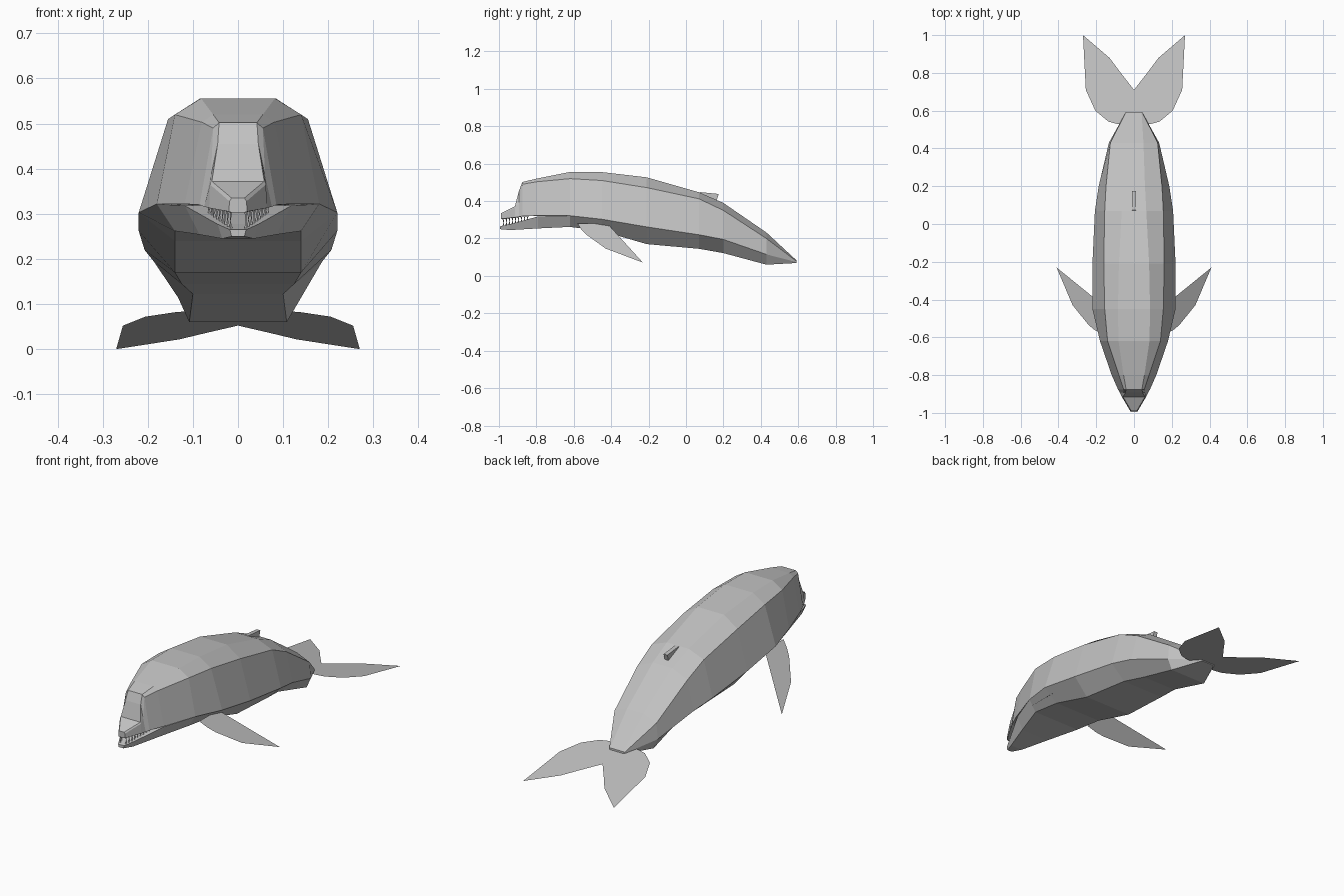
import bpy, bmesh, math
from mathutils import Vector

grey = bpy.data.materials.new("grey skin")
grey.diffuse_color = (0.54, 0.54, 0.54, 1)


def make(name, verts, faces, recalc=True):
    me = bpy.data.meshes.new(name)
    bm = bmesh.new()
    vs = [bm.verts.new(v) for v in verts]
    for f in faces:
        bm.faces.new([vs[i] for i in f])
    if recalc:
        bmesh.ops.recalc_face_normals(bm, faces=bm.faces)
    bm.to_mesh(me)
    bm.free()
    me.materials.append(grey)
    ob = bpy.data.objects.new(name, me)
    bpy.context.collection.objects.link(ob)
    return ob


def loft(name, rings, start=False, end=True):
    """Skin rings of (y, [(half width, z), ...]), mirrored in x."""
    verts, faces = [], []
    for y, half in rings:
        verts += [(x, y, z) for x, z in half]
        verts += [(-x, y, z) for x, z in reversed(half)]
    n = len(rings[0][1]) * 2
    for r in range(len(rings) - 1):
        for i in range(n):
            j = (i + 1) % n
            faces.append((r * n + i, r * n + j, (r + 1) * n + j, (r + 1) * n + i))
    if start:
        faces.append(tuple(range(n)))
    if end:
        faces.append(tuple(range((len(rings) - 1) * n, len(rings) * n)))
    return make(name, verts, faces)


# Body: each ring runs back edge, shoulder, side, belly edge
loft("body", [
    (-0.62, [(0.082, 0.556), (0.140, 0.520), (0.180, 0.322), (0.140, 0.262)]),
    (-0.45, [(0.085, 0.555), (0.155, 0.510), (0.220, 0.303), (0.140, 0.240)]),
    (-0.21, [(0.080, 0.527), (0.160, 0.472), (0.220, 0.262), (0.140, 0.170)]),
    (0.07, [(0.065, 0.447), (0.155, 0.412), (0.207, 0.220), (0.125, 0.145)]),
    (0.20, [(0.058, 0.390), (0.148, 0.350), (0.187, 0.195), (0.100, 0.122)]),
    (0.43, [(0.050, 0.232), (0.125, 0.200), (0.133, 0.115), (0.108, 0.060)]),
    (0.59, [(0.040, 0.084), (0.044, 0.079), (0.044, 0.074), (0.038, 0.069)]),
])

# Upper head and beak: the last point of each ring is the palate
loft("upper_head", [
    (-0.62, [(0.082, 0.556), (0.140, 0.520), (0.180, 0.322), (0.120, 0.320)]),
    (-0.80, [(0.055, 0.520), (0.080, 0.503), (0.118, 0.322), (0.090, 0.320)]),
    (-0.875, [(0.042, 0.502), (0.055, 0.490), (0.085, 0.320), (0.070, 0.318)]),
    (-0.893, [(0.045, 0.455), (0.060, 0.385), (0.075, 0.316), (0.060, 0.314)]),
    (-0.915, [(0.058, 0.372), (0.062, 0.365), (0.064, 0.313), (0.050, 0.311)]),
    (-0.990, [(0.014, 0.335), (0.019, 0.328), (0.020, 0.305), (0.014, 0.303)]),
])

# Lower jaw
loft("lower_jaw", [
    (-0.62, [(0.180, 0.322), (0.140, 0.262)]),
    (-0.79, [(0.118, 0.318), (0.085, 0.254)]),
    (-0.94, [(0.045, 0.277), (0.035, 0.245)]),
    (-0.995, [(0.018, 0.265), (0.014, 0.250)]),
])

# Tail flukes: one sloping sheet
outline = [(0.09, 0.53), (0.135, 0.542), (0.205, 0.60), (0.255, 0.71),
           (0.27, 1.0), (0.13, 0.88), (0.07, 0.80)]
for side, name in ((1, "right_fluke"), (-1, "left_fluke")):
    pts = [(0, 0.53)] + outline + [(0, 0.71)]
    make(name, [(side * x, y, 0.083 - 0.18 * (y - 0.54)) for x, y in pts],
         [tuple(range(len(pts)))[::side]], False)

# Pectoral fins: flat sheets hanging outward
fin = [(0.175, -0.58), (0.21, -0.56), (0.24, -0.535), (0.325, -0.43),
       (0.41, -0.23), (0.225, -0.38), (0.175, -0.42)]
for side, name in ((1, "right_flipper"), (-1, "left_flipper")):
    make(name, [(side * x, y, 0.28 - 0.89 * (x - 0.175)) for x, y in fin],
         [tuple(range(len(fin)))[::side]], False)

# Dorsal fin: small swept wedge
profile = [(0.05, 0.43), (0.075, 0.448), (0.175, 0.438), (0.160, 0.39), (0.13, 0.36)]
n = len(profile)
make("dorsal_fin",
     [(x, y, z) for x in (-0.011, 0.011) for y, z in profile],
     [tuple(range(n)), tuple(range(n, 2 * n))] +
     [(i, (i + 1) % n, n + (i + 1) % n, n + i) for i in range(n)])

# Teeth: small three-sided spikes along both jaws
verts, faces = [], []
for side in (1, -1):
    for up in (False, True):
        for k in range(9):
            t = k / 8
            y = -0.978 + 0.13 * t
            x = side * (0.016 + 0.048 * t)
            z = 0.268 + 0.032 * t if up else 0.307 + 0.009 * t
            length = 0.022 - 0.004 * t if up else -0.030 + 0.012 * t
            b = len(verts)
            for a in range(3):
                ang = math.tau * a / 3
                verts.append((x + 0.004 * math.cos(ang), y + 0.004 * math.sin(ang), z))
            verts.append((x + side * 0.002, y + 0.004, z + length))
            faces += [(b, b + 1, b + 3), (b + 1, b + 2, b + 3), (b + 2, b, b + 3), (b, b + 1, b + 2)]
make("teeth", verts, faces)
